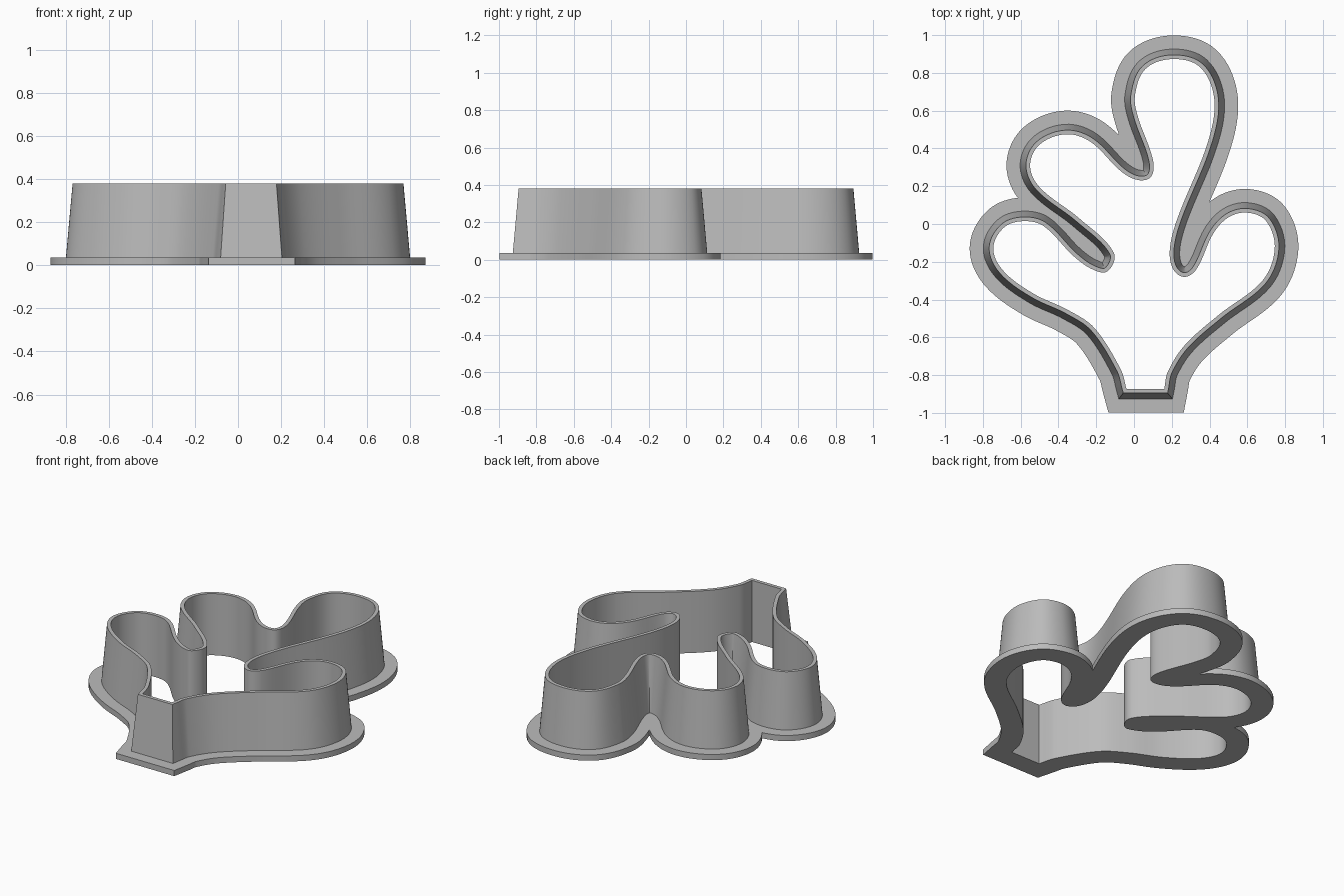
import bpy
import bmesh
from mathutils import Vector
from mathutils.geometry import interpolate_bezier

cube = bpy.data.objects.get("Cube")
if cube:
    bpy.data.objects.remove(cube, do_unlink=True)

# Sizes
HEIGHT, BASE = 0.38, 0.035
RIM, FOOT, FLANGE = 0.022, 0.053, 0.125
STEPS = 10

# Inner outline, clockwise from the left corner of the stem to the right one
PATH = [
    # stem and lower right lobe
    (-.04, -.873), (-.07, -.77), (-.21, -.55), (-.35, -.455), (-.53, -.37),
    (-.69, -.25), (-.745, -.13), (-.69, -.02), (-.59, .015), (-.48, -.01),
    # narrow slot
    (-.32, -.17), (-.22, -.24), (-.14, -.25), (-.108, -.15), (-.29, .03),
    # middle lobe
    (-.5, .195), (-.55, .31), (-.5, .42), (-.36, .475), (-.23, .435),
    # upper notch
    (-.07, .28), (.02, .233), (.09, .25), (.1, .34),
    # tall lobe
    (.02, .57), (.005, .68), (.06, .82), (.2, .873), (.35, .83),
    (.425, .66), (.39, .43), (.23, .03),
    # left notch
    (.19, -.13), (.205, -.235), (.265, -.28), (.33, -.24),
    # left lobe and stem
    (.42, -.05), (.5, .035), (.6, .06), (.7, .015), (.745, -.13),
    (.68, -.3), (.45, -.48), (.27, -.64), (.18, -.78), (.16, -.873),
]


def smooth_path(points):
    """Open smooth curve through the points, as a list of vectors."""
    pts = [Vector(p).to_3d() for p in points]
    last = len(pts) - 1
    tangents = [(pts[min(i + 1, last)] - pts[max(i - 1, 0)]).normalized()
                for i in range(last + 1)]
    result = []
    for i in range(last):
        a, b = pts[i], pts[i + 1]
        reach = (b - a).length / 3
        result += interpolate_bezier(a, a + tangents[i] * reach,
                                     b - tangents[i + 1] * reach, b, STEPS)[:-1]
    return result + [pts[last]]


def offset(points, dist):
    """Closed outline moved outward, with mitred corners."""
    result = []
    for i, p in enumerate(points):
        d1 = (p - points[i - 1]).normalized()
        d2 = (points[(i + 1) % len(points)] - p).normalized()
        n1, n2 = Vector((-d1.y, d1.x, 0)), Vector((-d2.y, d2.x, 0))
        mitre = (n1 + n2).normalized()
        result.append(p + mitre * dist / max(mitre.dot(n1), .5))
    return result


def clean_offset(points, dist):
    """Outward offset without the parts that fold over inside the notches."""
    return [q for q in offset(points, dist)
            if min((q - p).length for p in points) > dist - .002]


def ring(points, z):
    verts = [bm.verts.new((p.x, p.y, z)) for p in points]
    for i, v in enumerate(verts):
        bm.edges.new((verts[i - 1], v))
    return verts


def bridge(low, high):
    for i in range(len(low)):
        bm.faces.new((low[i - 1], low[i], high[i], high[i - 1]))


def fill(outer, inner, up):
    edges = [bm.edges.get((r[i - 1], r[i]))
             for r in (outer, inner) for i in range(len(r))]
    bmesh.ops.triangle_fill(bm, edges=edges, use_beauty=True, normal=(0, 0, up))


inner = smooth_path(PATH)
foot = offset(inner, FOOT)
flange = clean_offset(inner, FLANGE)
bm = bmesh.new()

# Tapered wall with a straight inside and a thin rim
inner_low, inner_high = ring(inner, 0), ring(inner, HEIGHT)
rim = ring(offset(inner, RIM), HEIGHT)
wall_foot = ring(foot, BASE)
bridge(inner_low, inner_high)
bridge(inner_high, rim)
bridge(rim, wall_foot)

# Flat flange around the foot of the wall
flange_low, flange_high = ring(flange, 0), ring(flange, BASE)
bridge(flange_low, flange_high)
fill(flange_low, inner_low, -1)
fill(flange_high, wall_foot, 1)
bmesh.ops.recalc_face_normals(bm, faces=bm.faces[:])

mesh = bpy.data.meshes.new("cutter_wall_and_flange")
bm.to_mesh(mesh)
bm.free()
cutter = bpy.data.objects.new("cutter_wall_and_flange", mesh)
bpy.context.collection.objects.link(cutter)

# Single grey material
grey = bpy.data.materials.new("light_grey")
grey.use_nodes = True
colour = (.5, .5, .5, 1)
grey.diffuse_color = colour
grey.node_tree.nodes["Principled BSDF"].inputs["Base Color"].default_value = colour
mesh.materials.append(grey)

bpy.ops.object.select_all(action="DESELECT")
cutter.select_set(True)
bpy.context.view_layer.objects.active = cutter
bpy.ops.object.shade_smooth_by_angle(angle=.6)
